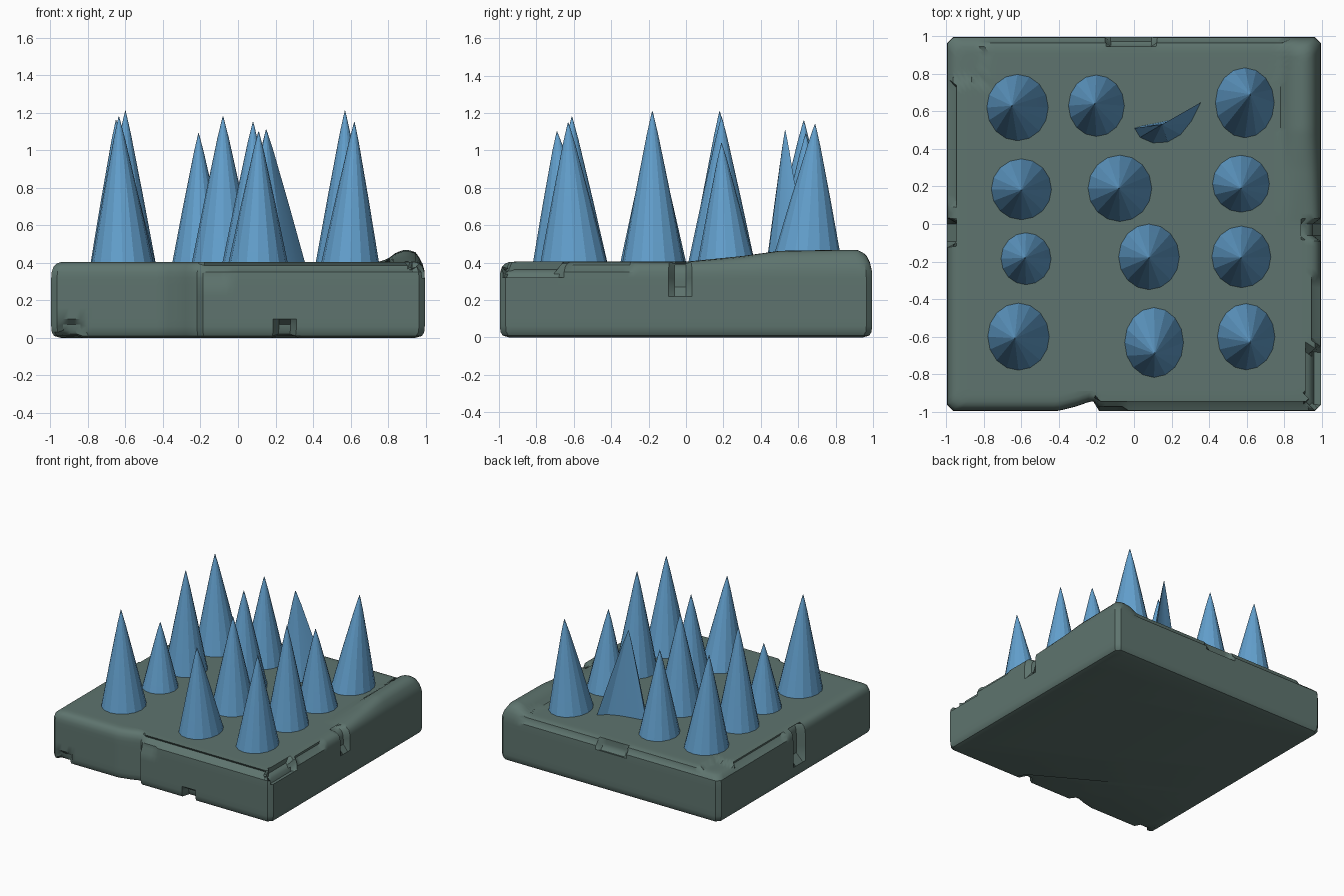
import bpy
import bmesh
from math import cos, sin, pi, radians

if "Cube" in bpy.data.objects:
    bpy.data.objects.remove(bpy.data.objects["Cube"])


def material(name, rgb):
    m = bpy.data.materials.new(name)
    m.use_nodes = True
    m.diffuse_color = (*rgb, 1)
    m.node_tree.nodes["Principled BSDF"].inputs["Base Color"].default_value = (*rgb, 1)
    return m


stone = material("grey green stone", (0.112, 0.175, 0.156))
blue = material("spike blue", (0.125, 0.355, 0.62))


def loft_object(name, rings, mat, angle):
    """Skin equal closed rings, cap both ends and shade by angle."""
    bm = bmesh.new()
    loops = [[bm.verts.new(p) for p in ring] for ring in rings]
    n = len(loops[0])
    for a, b in zip(loops, loops[1:]):
        for i in range(n):
            j = (i + 1) % n
            bm.faces.new((a[i], a[j], b[j], b[i]))
    bm.faces.new(loops[0][::-1])
    bm.faces.new(loops[-1])
    bmesh.ops.recalc_face_normals(bm, faces=bm.faces)
    mesh = bpy.data.meshes.new(name)
    bm.to_mesh(mesh)
    bm.free()
    mesh.materials.append(mat)
    ob = bpy.data.objects.new(name, mesh)
    bpy.context.collection.objects.link(ob)
    bpy.ops.object.select_all(action='DESELECT')
    ob.select_set(True)
    bpy.context.view_layer.objects.active = ob
    bpy.ops.object.shade_smooth_by_angle(angle=radians(angle))


def interp(points, x):
    """Piecewise linear value at x."""
    for (x0, v0), (x1, v1) in zip(points, points[1:]):
        if x0 <= x <= x1:
            return v0 + (v1 - v0) * (x - x0) / (x1 - x0)
    return 0


# Rules for the worn slab: raised ridge on the right, ramped recess in front
ridge_along = [(0, 0), (.3, .03), (.5, .058), (.92, .065), (.97, .04), (1, 0)]
ridge_across = [(.78, 0), (.84, .75), (.89, 1), (.94, .9), (.985, .2), (1, .1)]
front_ramp = [(-.4, 0), (-.3, .025), (-.22, .055), (-.19, 0)]

# Chips: x range, y range, z range, push applied to the surface there
chips = [((-.2, .93), (-1, -.96), (.37, .41), (0, .03, -.01)),      # front top edge
         ((-.2, -.05), (-1, -.96), (.3, .36), (0, .02, 0)),         # front upper corner
         ((.2, .3), (-1, -.9), (-.01, .07), (0, .045, .01)),        # front bottom nick
         ((-.96, -.83), (-1, -.9), (-.01, .09), (0, .03, .01)),     # front left nick
         ((.93, 1), (-.97, -.67), (.34, .41), (-.035, 0, -.04)),    # right front chip
         ((.95, 1), (-.62, -.3), (.37, .41), (-.02, 0, -.01)),      # right top edge
         ((.9, 1), (-.08, .01), (.27, .41), (-.04, 0, -.01)),       # right notch
         ((-1, -.96), (-.1, .0), (.15, .41), (.06, 0, 0)),          # left notch
         ((-1, -.95), (.1, .75), (.36, .41), (.025, 0, -.01)),      # left top edge
         ((-1, -.8), (.76, 1), (.37, .41), (0, 0, -.02)),           # back left corner
         ((-.15, .1), (.95, 1), (.34, .41), (0, -.02, -.035)),      # back chip
         ((-.8, .8), (.97, 1), (.37, .41), (0, -.012, -.01))]       # back top edge


def weather(x, y, z):
    nx, ny, nz = x, y, z
    for rx, ry, rz, push in chips:
        if all(r[0] <= v <= r[1] for r, v in zip((rx, ry, rz), (x, y, z))):
            nx, ny, nz = nx + push[0], ny + push[1], nz + push[2]
    if y < -.9:
        ny += interp(front_ramp, x)
    if z > .34:
        nz += interp(ridge_along, y) * interp(ridge_across, x)
    return nx, ny, nz


def slab_ring(inset, z, half=.995, steps=64, corner=.03):
    """Square ring with cut corners, weathered point by point."""
    h = half - inset
    ring = []
    for side in range(4):
        for k in range(steps):
            x, y = (2 * k / steps - 1) * h, -h
            for _ in range(side):
                x, y = -y, x
            over = max(0, abs(x) + abs(y) - 2 * h + corner) / 2
            x -= over if x > 0 else -over
            y -= over if y > 0 else -over
            ring.append(weather(x, y, z))
    return ring


# Stone slab: rounded side wall, then rings running inward over the top
profile = [(.05, 0), (.015, .01), (.003, .03), (0, .06), (0, .1), (0, .16), (0, .22),
           (0, .28), (0, .32), (.002, .35), (.012, .38), (.03, .396), (.05, .403)]
profile += [(inset, .405) for inset in (.08, .105, .13, .155, .18, .215, .25)]
loft_object("stone_slab", [slab_ring(*p) for p in profile], stone, 35)


# Spikes: each base ring shrinks towards its own leaning tip
def spike(name, base, tip):
    cx = sum(p[0] for p in base) / len(base)
    cy = sum(p[1] for p in base) / len(base)
    rings = []
    for t, s in ((0, 1), (.45, .575), (.85, .18), (.97, .045), (1, .008)):
        rings.append([(cx + (tip[0] - cx) * t + (x - cx) * s,
                       cy + (tip[1] - cy) * t + (y - cy) * s,
                       .39 + (tip[2] - .39) * t) for x, y in base])
    loft_object(name, rings, blue, 15)


# Base centre, base radii, tip
spikes = [((-.62, .62), (.167, .18), (-.65, .63, 1.16)),
          ((-.2, .63), (.152, .167), (-.21, .64, 1.09)),
          ((.59, .645), (.16, .19), (.62, .69, 1.14)),
          ((-.6, .185), (.163, .165), (-.6, .18, 1.21)),
          ((-.075, .19), (.173, .18), (-.08, .19, 1.18)),
          ((.57, .215), (.155, .155), (.57, .19, 1.04)),
          ((-.575, -.185), (.137, .142), (-.58, -.18, .93)),
          ((.08, -.175), (.165, .178), (.08, -.18, 1.15)),
          ((.572, -.175), (.16, .167), (.57, -.18, 1.21)),
          ((-.615, -.6), (.167, .182), (-.635, -.61, 1.18)),
          ((.107, -.63), (.16, .19), (.11, -.69, 1.1)),
          ((.597, -.6), (.156, .18), (.62, -.63, 1.15))]
sides = 16
for i, ((cx, cy), (rx, ry), tip) in enumerate(spikes):
    base = [(cx + rx * cos(2 * pi * k / sides), cy + ry * sin(2 * pi * k / sides))
            for k in range(sides)]
    spike(f"spike_{i + 1}", base, tip)

# Broken spike: only a curved shard of the cone remains
crescent = [(0, .51), (.03, .46), (.1, .43), (.18, .435), (.25, .475), (.31, .55), (.36, .65),
            (.3, .595), (.22, .56), (.13, .54), (.05, .525)]
spike("broken_spike", crescent, (.15, .53, 1.11))
